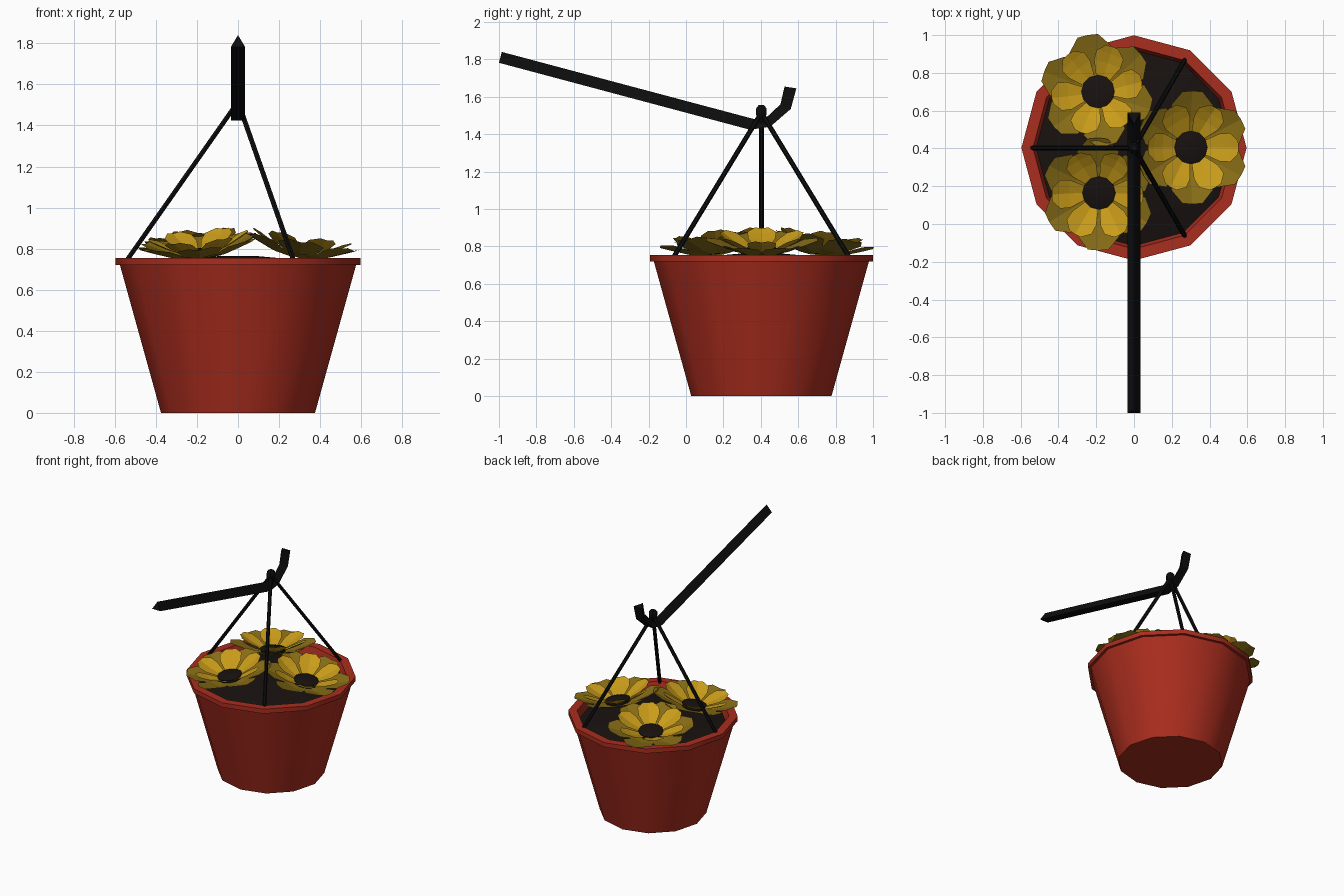
import bpy
from math import sin, cos, pi, radians
from mathutils import Vector, Matrix

if "Cube" in bpy.data.objects:
    bpy.data.objects.remove(bpy.data.objects["Cube"])

CY = 0.403  # pot axis lies at x = 0, y = CY


def material(name, rgb):
    m = bpy.data.materials.new(name)
    m.diffuse_color = (*rgb, 1)
    m.use_nodes = True
    m.node_tree.nodes["Principled BSDF"].inputs["Base Color"].default_value = m.diffuse_color
    return m


RED = material("terracotta", (0.40, 0.026, 0.013))
BLACK = material("black_iron", (0.004, 0.004, 0.004))
SOIL = material("dark_soil", (0.009, 0.006, 0.005))
GOLD = material("gold", (0.58, 0.33, 0.01))
DARK_GOLD = material("dark_gold", (0.24, 0.15, 0.008))


def make(name, verts, faces, mat, matrix=None, smooth=False):
    me = bpy.data.meshes.new(name)
    me.from_pydata([tuple(v) for v in verts], [], faces)
    me.materials.append(mat)
    ob = bpy.data.objects.new(name, me)
    bpy.context.collection.objects.link(ob)
    if matrix:
        ob.matrix_world = matrix
    if smooth:
        bpy.ops.object.select_all(action='DESELECT')
        ob.select_set(True)
        bpy.context.view_layer.objects.active = ob
        bpy.ops.object.shade_smooth_by_angle(angle=radians(40))
    return ob


def lathe(name, profile, mat, n=12, cap_start=False, cap_end=False, matrix=None, smooth=True):
    verts = [(r * cos(2 * pi * i / n), r * sin(2 * pi * i / n), z)
             for r, z in profile for i in range(n)]
    faces = [(k * n + i, k * n + (i + 1) % n, (k + 1) * n + (i + 1) % n, (k + 1) * n + i)
             for k in range(len(profile) - 1) for i in range(n)]
    if cap_start:
        faces.append(tuple(reversed(range(n))))
    if cap_end:
        s = (len(profile) - 1) * n
        faces.append(tuple(range(s, s + n)))
    return make(name, verts, faces, mat, matrix, smooth)


def rod(name, a, b, r, mat, n=6):
    a, b = Vector(a), Vector(b)
    d = b - a
    mw = Matrix.Translation(a) @ d.to_track_quat('Z', 'Y').to_matrix().to_4x4()
    return lathe(name, [(r, 0), (r, d.length)], mat, n, True, True, mw)


# Pot with rim, and the mounded soil inside
pot_at = Matrix.Translation((0, CY, 0))
lathe("pot", [(0.375, 0), (0.575, 0.72), (0.596, 0.72), (0.596, 0.755),
              (0.535, 0.755), (0.512, 0.67)], RED, cap_start=True, matrix=pot_at)
lathe("soil", [(0.518, 0.695), (0.30, 0.745), (0.08, 0.765)], SOIL,
      cap_end=True, matrix=pot_at)

# Three hanging wires meeting in a knob over the bar
for i, ang in enumerate((60, 180, 300)):
    a = radians(ang)
    rod(f"wire_{i + 1}", (0.54 * cos(a), CY + 0.54 * sin(a), 0.745), (0, CY, 1.515), 0.013, BLACK)
lathe("wire_knob", [(0.018, 1.44), (0.02, 1.49), (0.033, 1.505), (0.033, 1.537), (0.017, 1.555)],
      BLACK, 6, True, True, pot_at)

# Wall bar with hooked end, triangular in section (lower and upper side outlines)
low = [(-1.0, 1.782), (0.342, 1.424), (0.45, 1.44), (0.56, 1.535), (0.59, 1.645)]
top = [(-0.985, 1.84), (0.36, 1.482), (0.425, 1.485), (0.505, 1.56), (0.527, 1.655)]
verts, faces = [], []
for (y0, z0), (y1, z1) in zip(low, top):
    verts += [(-0.035, y0, z0), (0.035, y0, z0), (0, y1, z1)]
for k in range(len(low) - 1):
    s = 3 * k
    faces += [(s + j, s + 3 + j, s + 3 + (j + 1) % 3, s + (j + 1) % 3) for j in range(3)]
faces += [(0, 1, 2), (14, 13, 12)]
make("hook_bar", verts, faces, BLACK)


def petal_ring(name, outline, mat, turn, matrix):
    """Six creased petals; outline rows are (radius, half width, height)."""
    verts, faces = [], []
    for i in range(6):
        rot = Matrix.Rotation(turn + i * pi / 3, 3, 'Z')
        s = len(verts)
        for r, w, z in outline:
            lift = 0.15 * w
            verts += [rot @ Vector((r, -w, z + lift)), rot @ Vector((r + 0.1 * w, 0, z)),
                      rot @ Vector((r, w, z + lift))]
        for k in range(len(outline) - 1):
            for j in range(2):
                p = s + 3 * k + j
                faces.append((p, p + 3, p + 4, p + 1))
    make(name, verts, faces, mat, matrix)


# Flowers: position, rotation of petals; each leans outward from the pot axis
for i, (x, y, turn) in enumerate([(0.30, 0.405, 0), (-0.19, 0.70, 10), (-0.185, 0.165, 0)]):
    out = Vector((x, y - CY, 0)).normalized()
    axis = Vector((0, 0, 1)).cross(out)
    mw = Matrix.Translation((x, y, 0.775)) @ Matrix.Rotation(radians(9), 4, axis)
    t = radians(turn)
    n = f"flower_{i + 1}"
    petal_ring(n + "_outer_petals", [(0.04, 0.024, -0.02), (0.13, 0.078, -0.005),
                                     (0.225, 0.112, 0.03), (0.295, 0.055, 0.055)],
               DARK_GOLD, t + pi / 6, mw)
    petal_ring(n + "_inner_petals", [(0.07, 0.036, 0.0), (0.15, 0.074, 0.035),
                                     (0.20, 0.076, 0.062), (0.24, 0.035, 0.085)],
               GOLD, t, mw)
    lathe(n + "_centre", [(0.088, -0.008), (0.088, 0.012), (0.05, 0.022)], SOIL, 12,
          True, True, mw)
